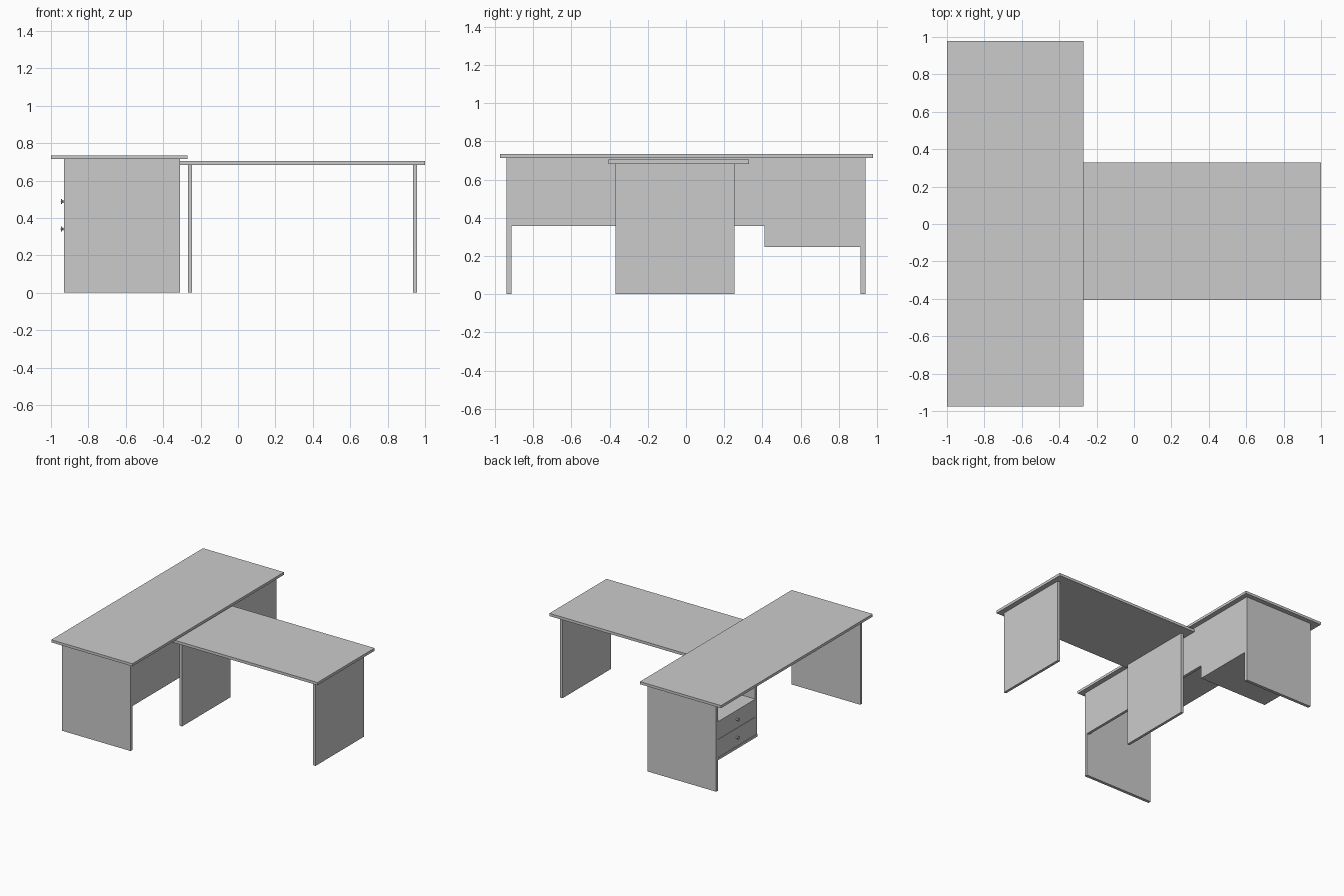
import bpy, bmesh, math

if "Cube" in bpy.data.objects:
    bpy.data.objects.remove(bpy.data.objects["Cube"])


def obj_from_bm(name, bm):
    bmesh.ops.recalc_face_normals(bm, faces=bm.faces)
    me = bpy.data.meshes.new(name)
    bm.to_mesh(me)
    bm.free()
    ob = bpy.data.objects.new(name, me)
    bpy.context.collection.objects.link(ob)
    return ob


def board(name, x, y, z):
    """Rectangular board given as (min, max) per axis."""
    bm = bmesh.new()
    bmesh.ops.create_cube(bm, size=1)
    for v in bm.verts:
        for i, (lo, hi) in enumerate((x, y, z)):
            v.co[i] = hi if v.co[i] > 0 else lo
    return obj_from_bm(name, bm)


def knob(name, x, y, z, sides=16):
    """Spool-shaped knob turned around the x axis."""
    profile = [(0, 0), (0.011, 0), (0.005, 0.007), (0.005, 0.010),
               (0.013, 0.014), (0.013, 0.018), (0, 0.020)]
    bm = bmesh.new()
    verts = [bm.verts.new((x - d, y + r, z)) for r, d in profile]
    edges = [bm.edges.new(p) for p in zip(verts, verts[1:])]
    bmesh.ops.spin(bm, geom=verts + edges, cent=(x, y, z), axis=(1, 0, 0),
                   angle=2 * math.pi, steps=sides)
    bmesh.ops.remove_doubles(bm, verts=bm.verts, dist=1e-4)
    return obj_from_bm(name, bm)


T = 0.022  # board thickness

# Main desk: top and two end panels
board("main_top", (-1.0, -0.27), (-0.975, 0.978), (0.714, 0.735))
for side, y in (("front", -0.94), ("back", 0.94 - 0.025)):
    board(f"main_{side}_panel", (-0.93, -0.31), (y, y + 0.025), (0, 0.714))

# Modesty panel, stepping down behind the drawer unit
outline = [(-0.915, 0.357), (0.41, 0.357), (0.41, 0.247),
           (0.915, 0.247), (0.915, 0.714), (-0.915, 0.714)]
bm = bmesh.new()
face = bm.faces.new([bm.verts.new((-0.31, y, z)) for y, z in outline])
ext = bmesh.ops.extrude_face_region(bm, geom=[face])
new = [v for v in ext["geom"] if isinstance(v, bmesh.types.BMVert)]
bmesh.ops.translate(bm, vec=(-T, 0, 0), verts=new)
bm.faces.new(face.verts) if not face.is_valid else None
obj_from_bm("modesty_panel", bm)

# Return table: lower top and two legs
board("return_top", (-0.31, 1.0), (-0.405, 0.33), (0.682, 0.704))
for side, x in (("inner", -0.267), ("outer", 0.936)):
    board(f"return_{side}_leg", (x, x + T), (-0.37, 0.254), (0, 0.682))

# Drawer unit: side, bottom, open shelf
back = -0.31 - T
board("drawer_unit_side", (-0.925, back), (0.41, 0.41 + T), (0.267, 0.714))
board("drawer_unit_bottom", (-0.93, back), (0.41, 0.915), (0.247, 0.267))
board("drawer_unit_shelf", (-0.91, back), (0.41 + T, 0.915), (0.54, 0.56))

# Drawer fronts with knobs
for i, z in enumerate((0.34, 0.487)):
    board(f"drawer_front_{i + 1}", (-0.928, -0.908), (0.434, 0.913),
          (z - 0.071, z + 0.073))
    ob = knob(f"drawer_knob_{i + 1}", -0.928, 0.67, z)
    bpy.context.view_layer.objects.active = ob
    ob.select_set(True)
    bpy.ops.object.shade_smooth_by_angle(angle=math.radians(35))
    ob.select_set(False)
